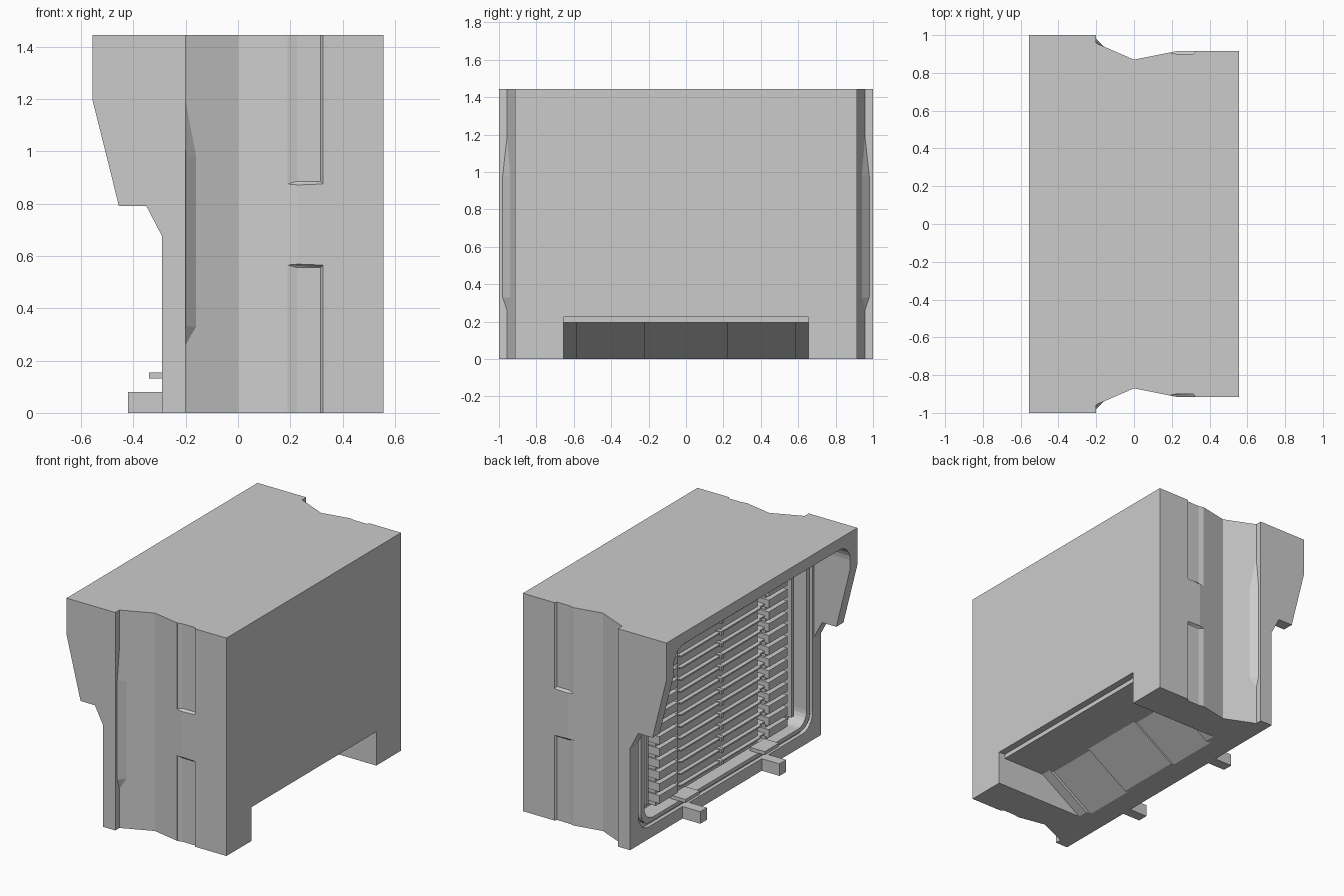
import bpy, bmesh, math

if "Cube" in bpy.data.objects:
    bpy.data.objects.remove(bpy.data.objects["Cube"])

AXES = {'x': lambda a, b, t: (t, a, b), 'y': lambda a, b, t: (a, t, b), 'z': lambda a, b, t: (a, b, t)}


def make_object(name, bm):
    bmesh.ops.recalc_face_normals(bm, faces=bm.faces)
    mesh = bpy.data.meshes.new(name)
    bm.to_mesh(mesh)
    bm.free()
    ob = bpy.data.objects.new(name, mesh)
    bpy.context.collection.objects.link(ob)
    return ob


def add_prism(bm, pts, axis, lo, hi):
    rings = [[bm.verts.new(AXES[axis](a, b, t)) for a, b in pts] for t in (lo, hi)]
    bm.faces.new(rings[0])
    bm.faces.new(rings[1][::-1])
    n = len(pts)
    for i in range(n):
        j = (i + 1) % n
        bm.faces.new((rings[0][i], rings[0][j], rings[1][j], rings[1][i]))


def prism(name, pts, axis, lo, hi):
    bm = bmesh.new()
    add_prism(bm, pts, axis, lo, hi)
    return make_object(name, bm)


def add_box(bm, x0, x1, y0, y1, z0, z1):
    add_prism(bm, [(x0, y0), (x1, y0), (x1, y1), (x0, y1)], 'z', z0, z1)


def hull(name, pts):
    bm = bmesh.new()
    for p in pts:
        bm.verts.new(p)
    bmesh.ops.convex_hull(bm, input=bm.verts[:])
    return make_object(name, bm)


def rounded(w, z0, z1, r, steps=6):
    pts = []
    for y, z, start in ((w, z1, 0), (-w, z1, 90), (-w, z0, 180), (w, z0, 270)):
        cy = y - math.copysign(r, y)
        cz = z - r if z == z1 else z + r
        for i in range(steps + 1):
            a = math.radians(start + 90 * i / steps)
            pts.append((cy + r * math.cos(a), cz + r * math.sin(a)))
    return pts


def boolean(ob, cutter, op='DIFFERENCE'):
    mod = ob.modifiers.new('cut', 'BOOLEAN')
    mod.object, mod.operation, mod.solver = cutter, op, 'EXACT'
    dg = bpy.context.evaluated_depsgraph_get()
    mesh = bpy.data.meshes.new_from_object(ob.evaluated_get(dg))
    ob.modifiers.clear()
    ob.data = mesh
    bpy.data.objects.remove(cutter)


# Housing: plan outline crossed with the stepped front outline
half = [(-.56, 1), (-.2, 1), (-.2, .957), (0, .87), (.225, .915), (.556, .915)]
body = prism('housing', half + [(x, -y) for x, y in reversed(half)], 'z', 0, 1.445)
side = [(.7, -.1), (.7, 1.6), (-.557, 1.6), (-.557, 1.2), (-.455, .79), (-.35, .79), (-.29, .675), (-.29, -.1)]
boolean(body, prism('outline', side, 'y', -1.2, 1.2), 'INTERSECT')

# Open hood, inner chamber and seal groove on the left face
boolean(body, prism('hood_space', rounded(.925, -.3, 1.37, .11), 'x', -1, -.29))
boolean(body, prism('chamber', rounded(.85, .13, 1.33, .09), 'x', -1, -.18))
bm = bmesh.new()
outer, inner = rounded(.913, .08, 1.36, .11), rounded(.885, .105, 1.345, .09)
loops = [[bm.verts.new((x, y, z)) for y, z in pts]
         for x, pts in ((-.33, outer), (-.265, outer), (-.265, inner), (-.33, inner))]
for k in range(4):
    a, b = loops[k], loops[(k + 1) % 4]
    for i in range(len(a)):
        j = (i + 1) % len(a)
        bm.faces.new((a[i], a[j], b[j], b[i]))
boolean(body, make_object('seal_groove', bm))

# Shallow vertical grooves in both end walls, with slanted inner ends
for s in (1, -1):
    plan = [(.19, .9075, 0), (.225, .9, 1), (.315, .9, 1), (.325, .915, 0), (.335, .93, -1), (.19, .93, -1)]
    for end, step, far in ((.565, -.01, -.1), (.875, .01, 1.6)):
        pts = [(x, y * s, end + step * k) for x, y, k in plan] + [(x, y * s, far) for x, y, k in plan]
        boolean(body, hull('end_groove', pts))

# Underside notch with sloped panels of different depth
for y0, y1, d in ((-.655, .655, 0), (-.585, -.225, -.035), (.225, .585, -.035), (-.225, .225, -.015)):
    pts = [(.7, -.1), (.7, .224), (.51, .224), (.51, .195), (.2 + d, .195), (-.1 + d, 0), (-.1 + d, -.1)]
    boolean(body, prism('notch', pts, 'y', y0, y1))

# Tapered wedges beside the end wall steps
for s, label in ((1, 'back'), (-1, 'front')):
    pts = [(-.2, .957, .26), (-.2, .98, .33), (-.16, .94, .33), (-.16, .94, .98), (-.2, .98, .98), (-.2, .957, 1.19),
           (-.2, .94, .33), (-.2, .94, .98)]
    hull(label + '_wedge', [(x, y * s, z) for x, y, z in pts])

# Locating tabs and small ledges at the foot of the opening
for s, label in ((1, 'back'), (-1, 'front')):
    bm = bmesh.new()
    y0, y1 = sorted((.38 * s, .45 * s))
    add_box(bm, -.42, -.28, y0, y1, 0, .08)
    make_object(label + '_tab', bm)
    bm = bmesh.new()
    add_box(bm, -.34, -.23, y0 - .04, y1 + .04, .132, .155)
    make_object(label + '_ledge', bm)

# Slot rack: raised back panel, thin shelves with centre studs, toothed side posts
bm = bmesh.new()
add_box(bm, -.23, -.175, -.42, .42, .15, 1.32)
for i in range(15):
    z = .19 + .078 * i
    add_box(bm, -.258, -.22, -.42, .42, z, z + .01)
    add_box(bm, -.27, -.22, -.013, .013, z - .008, z + .018)
    for s in (1, -1):
        y0, y1 = sorted((.475 * s, .67 * s))
        add_box(bm, -.275, -.17, y0, y1, z - .012, z + .042)
        y0, y1 = sorted((.41 * s, .48 * s))
        add_box(bm, -.245, -.17, y0, y1, z, z + .01)
for s in (1, -1):
    y0, y1 = sorted((.49 * s, .66 * s))
    add_box(bm, -.24, -.175, y0, y1, .15, 1.32)
    y0, y1 = sorted((.75 * s, .775 * s))
    add_box(bm, -.25, -.175, y0, y1, .2, 1.28)
make_object('slot_rack', bm)
